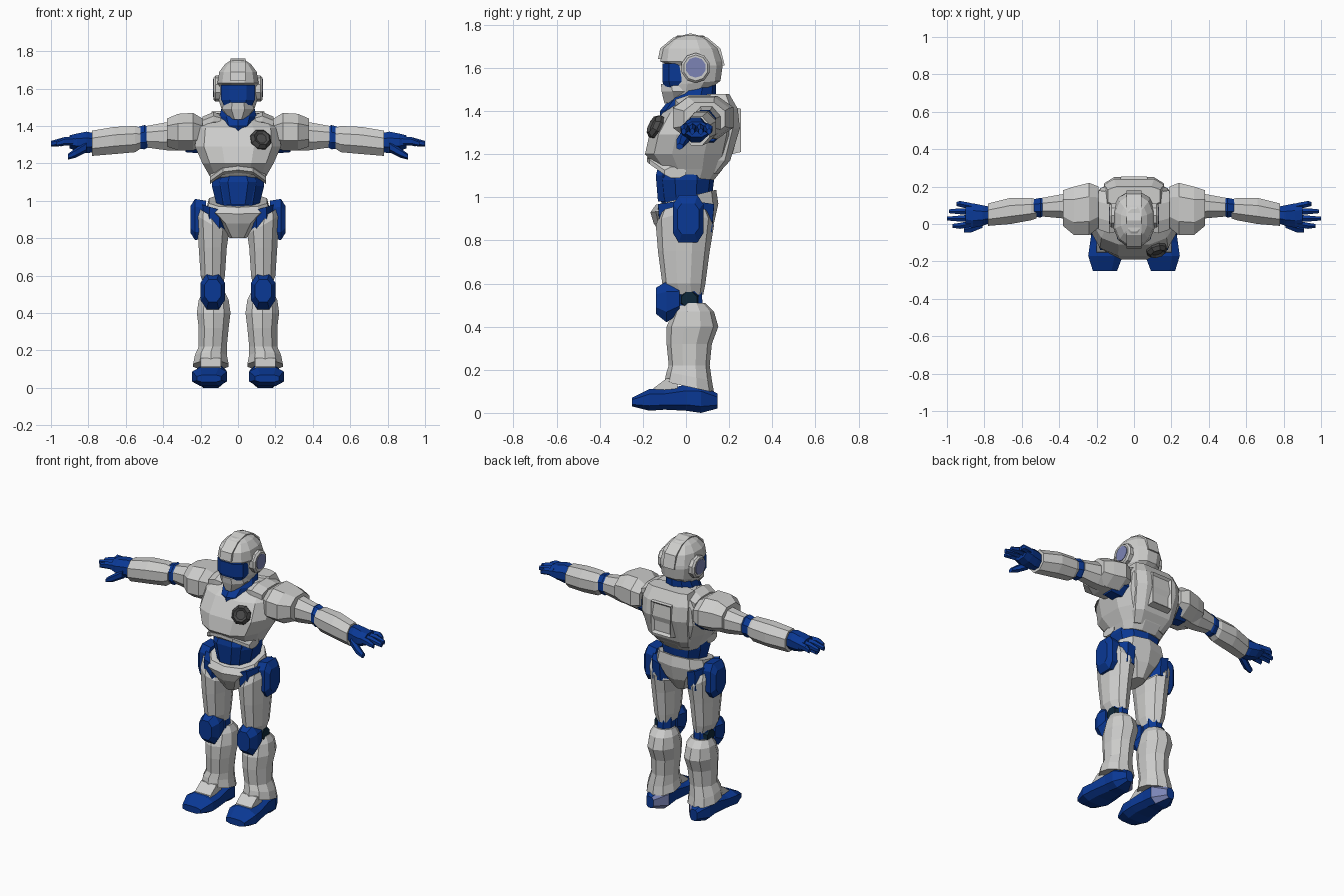
import bpy
import bmesh
import math

default_cube = bpy.data.objects.get("Cube")
if default_cube:
    bpy.data.objects.remove(default_cube, do_unlink=True)


def make_material(name, red, green, blue):
    material = bpy.data.materials.new(name)
    material.use_nodes = True
    color = (red, green, blue, 1)
    material.diffuse_color = color
    for node in material.node_tree.nodes:
        if node.type == "BSDF_PRINCIPLED":
            node.inputs["Base Color"].default_value = color
    return material


grey = make_material("light grey armour", .61, .61, .6)
blue = make_material("deep blue", .003, .04, .3)
slate = make_material("pale slate blue", .2, .23, .46)
dark = make_material("dark grey", .07, .07, .07)
navy = make_material("blackish navy", .004, .02, .04)

# Maps a position along an axis and two cross-section coordinates to x, y, z
PLACE = {
    "x": lambda along, a, b: (along, a, b),
    "y": lambda along, a, b: (a, along, b),
    "z": lambda along, a, b: (a, b, along),
}


def finish(name, bm, material, mirror):
    mesh = bpy.data.meshes.new(name)
    bm.to_mesh(mesh)
    bm.free()
    mesh.materials.append(material)
    part = bpy.data.objects.new(name, mesh)
    bpy.context.scene.collection.objects.link(part)
    if mirror:
        part.modifiers.new("Mirror", "MIRROR")
    return part


def loft(name, material, axis, rings, sides=8, power=1.0, mirror=True, inset=None):
    """Skin rounded sections: position, low and high extents, optional slopes."""
    bm = bmesh.new()
    corners = []
    for index in range(sides):
        angle = math.tau * (index + .5) / sides
        pair = (math.cos(angle), math.sin(angle))
        corners.append([math.copysign(abs(value) ** power, value) for value in pair])
    wide = max(corner[0] for corner in corners)
    tall = max(corner[1] for corner in corners)
    loops = []
    for along, a_low, a_high, b_low, b_high, *slopes in rings:
        slope_a, slope_b = slopes or (0, 0)
        loop = []
        for u, v in corners:
            u, v = u / wide, v / tall
            a = (a_low + a_high + u * (a_high - a_low)) / 2
            b = (b_low + b_high + v * (b_high - b_low)) / 2
            shifted = along + slope_a * u + slope_b * v
            loop.append(bm.verts.new(PLACE[axis](shifted, a, b)))
        loops.append(loop)
    for lower, upper in zip(loops, loops[1:]):
        for i in range(sides):
            j = (i + 1) % sides
            bm.faces.new((lower[i], lower[j], upper[j], upper[i]))
    bm.faces.new(loops[0])
    cap = bm.faces.new(loops[-1])
    bmesh.ops.recalc_face_normals(bm, faces=bm.faces)
    if inset:
        thickness, depth = inset
        bmesh.ops.inset_region(bm, faces=[cap], thickness=thickness, depth=depth)
    return finish(name, bm, material, mirror)


def body(name, material, rings, **options):
    """Central part, stacked upward: height, half width, front, back, slopes."""
    full = [(z, -half, half, *rest) for z, half, *rest in rings]
    return loft(name, material, "z", full, mirror=False, **options)


def prism(name, material, profile, left, right, mirror):
    """Extrude a side profile of y, z points across the x direction."""
    bm = bmesh.new()
    face = bm.faces.new([bm.verts.new((left, y, z)) for y, z in profile])
    extruded = bmesh.ops.extrude_face_region(bm, geom=[face])["geom"]
    verts = [item for item in extruded if isinstance(item, bmesh.types.BMVert)]
    bmesh.ops.translate(bm, verts=verts, vec=(right - left, 0, 0))
    bmesh.ops.recalc_face_normals(bm, faces=bm.faces)
    return finish(name, bm, material, mirror)


# Head
body("helmet", grey, [
    (1.48, .08, -.07, .12, 0, .03), (1.53, .1, -.07, .16, 0, .01),
    (1.61, .11, -.07, .17), (1.63, .11, -.12, .17),
    (1.69, .1, -.11, .15), (1.73, .07, -.07, .11), (1.75, .04, -.04, .08),
], sides=12, power=.85)
body("visor", blue, [
    (1.5, .07, -.1, .02), (1.54, .09, -.11, .01), (1.62, .09, -.11, .01),
], power=.8)
body("jaw_guard", grey, [
    (1.445, .045, -.1, .06, 0, .01), (1.49, .085, -.113, .06),
    (1.535, .075, -.116, .04, 0, .01),
])
prism("helmet_crest", grey, [
    (-.13, 1.64), (-.12, 1.69), (-.06, 1.74), (.02, 1.76), (.1, 1.74),
    (.16, 1.69), (.18, 1.61), (.1, 1.61), (0, 1.66),
], -.04, .04, False)
loft("ear_pod", grey, "x", [
    (.08, -.02, .11, 1.53, 1.67), (.12, -.02, .11, 1.53, 1.67),
    (.13, -.01, .1, 1.54, 1.66),
], sides=10)
loft("ear_lens", slate, "x", [
    (.12, 0, .09, 1.555, 1.65), (.134, 0, .09, 1.555, 1.65),
], sides=10)
body("neck", blue, [
    (1.37, .05, -.12, .12), (1.4, .08, -.12, .12), (1.45, .1, -.08, .14),
    (1.53, .08, -.03, .14),
], sides=10)

# Torso
body("chest", grey, [
    (1.09, .13, -.08, .13, 0, -.01), (1.13, .15, -.13, .17),
    (1.2, .19, -.19, .21), (1.29, .23, -.17, .23), (1.39, .22, -.11, .23),
    (1.44, .18, -.03, .22), (1.47, .12, .02, .18),
], sides=12, power=.75)
loft("collar", grey, "x", [
    (.09, -.04, .15, 1.4, 1.46), (.13, -.05, .17, 1.4, 1.475),
    (.19, -.03, .18, 1.38, 1.45),
])
body("back_pack", grey, [
    (1.11, .11, .05, .15), (1.17, .14, .05, .205), (1.32, .16, .05, .25),
    (1.41, .16, .05, .24), (1.48, .14, .1, .2),
], power=.45)
loft("pack_frame", grey, "y", [
    (.17, -.08, .08, 1.19, 1.43), (.255, -.07, .07, 1.21, 1.41),
], sides=4, mirror=False, inset=(.02, -.015))
loft("rib_guard", grey, "x", [
    (0, -.18, -.08, 1.15, 1.2), (.08, -.17, -.08, 1.14, 1.19),
    (.15, -.1, 0, 1.09, 1.14),
])
badge = loft("chest_boss", dark, "y", [
    (.03, -.05, .05, -.05, .05), (-.01, -.055, .055, -.055, .055),
    (-.03, -.04, .04, -.04, .04),
], mirror=False, inset=(.015, -.01))
badge.location = (.12, -.135, 1.325)
badge.rotation_euler = (-.45, 0, .3)
body("abdomen", blue, [
    (.92, .1, -.1, .1), (1, .12, -.12, .12), (1.08, .14, -.13, .13),
    (1.16, .13, -.12, .12),
], sides=10, power=.8)
body("abdomen_plate", blue, [
    (.98, .07, -.13, 0), (1.1, .1, -.14, 0), (1.14, .08, -.13, 0),
], power=.7)
body("pelvis", grey, [
    (.8, .045, -.1, .08), (.88, .1, -.15, .13), (.95, .17, -.165, .15, 0, .02),
    (1, .155, -.14, .14, 0, .035),
], sides=10, power=.8)

# Arms
loft("shoulder_joint", blue, "x", [
    (.16, 0, .18, 1.25, 1.41), (.28, .02, .17, 1.26, 1.4),
])
loft("shoulder_guard", grey, "x", [
    (.19, -.02, .2, 1.29, 1.44), (.24, -.06, .22, 1.27, 1.47),
    (.32, -.06, .2, 1.27, 1.465), (.38, -.01, .18, 1.29, 1.44),
], power=.85)
loft("upper_arm", grey, "x", [
    (.28, .03, .17, 1.27, 1.41), (.38, .03, .16, 1.27, 1.42),
    (.49, .04, .14, 1.285, 1.4),
])
loft("elbow", blue, "x", [
    (.47, .05, .13, 1.29, 1.39), (.5, .035, .14, 1.275, 1.405),
    (.55, .04, .13, 1.28, 1.39),
])
loft("forearm", grey, "x", [
    (.52, .03, .13, 1.28, 1.39), (.55, .02, .14, 1.26, 1.4),
    (.66, 0, .14, 1.25, 1.395), (.78, -.01, .11, 1.24, 1.375),
])
loft("palm", blue, "x", [
    (.76, .01, .09, 1.26, 1.36), (.81, -.01, .1, 1.255, 1.37),
    (.86, -.02, .11, 1.265, 1.36), (.9, -.01, .11, 1.28, 1.35),
])
for finger, tip in enumerate((.97, 1, .99, .95)):
    root = .002 + finger * .031
    spread = root + (finger - 1.5) * .008
    loft(f"finger_{finger + 1}", blue, "x", [
        (.87, root - .017, root + .017, 1.295, 1.345),
        (.93, spread - .016, spread + .016, 1.295, 1.34),
        (tip, spread - .01, spread + .01, 1.29, 1.32),
    ], sides=6)
loft("thumb", blue, "x", [
    (.81, -.02, .03, 1.26, 1.32), (.87, -.045, 0, 1.23, 1.28),
    (.91, -.045, -.015, 1.22, 1.25),
], sides=6)

# Legs
loft("hip_joint", blue, "z", [
    (.84, .06, .19, -.12, .12), (.96, .06, .19, -.13, .13, .02, 0),
])
loft("hip_pod", blue, "x", [
    (.17, -.06, .08, .8, 1), (.23, -.06, .08, .79, 1.01),
    (.255, -.04, .06, .83, .97),
], power=.55)
loft("thigh", grey, "z", [
    (.55, .08, .18, -.08, .08), (.6, .07, .2, -.11, .09),
    (.75, .06, .21, -.13, .11), (.87, .05, .22, -.14, .13, .05, 0),
    (.92, .08, .21, -.12, .11, .04, 0),
], sides=10)
loft("knee_joint", blue, "z", [
    (.46, .08, .18, -.05, .08), (.6, .08, .18, -.05, .07),
])
loft("knee_hinge", navy, "x", [
    (.16, -.03, .06, .48, .57), (.188, -.02, .05, .49, .56),
])
loft("knee_pad", blue, "y", [
    (-.03, .08, .19, .46, .6), (-.09, .07, .2, .42, .61),
    (-.14, .09, .18, .46, .58),
], power=.8)
loft("shin", grey, "z", [
    (.12, .05, .24, -.1, .13, 0, -.025), (.17, .06, .23, -.09, .12, 0, -.02),
    (.22, .06, .21, -.08, .11), (.32, .05, .21, -.09, .12),
    (.4, .04, .22, -.09, .15), (.47, .05, .21, -.06, .13),
    (.51, .07, .19, -.03, .09),
], sides=10)

# Feet, with a pale panel on the inner back of each heel
prism("foot_tongue", grey, [
    (-.16, .08), (-.15, .115), (-.09, .16), (-.04, .16), (-.04, .07),
], .09, .2, True)
foot = loft("foot", blue, "y", [
    (.145, .13, .18, .02, .09), (.07, .07, .22, 0, .13),
    (0, .07, .22, .01, .13), (-.1, .06, .235, .015, .11),
    (-.17, .06, .245, .01, .11), (-.25, .09, .22, .03, .07),
], power=.7)
foot.data.materials.append(slate)
for face in foot.data.polygons:
    if face.normal.x < -.5 and face.normal.y > .25:
        face.material_index = 1
